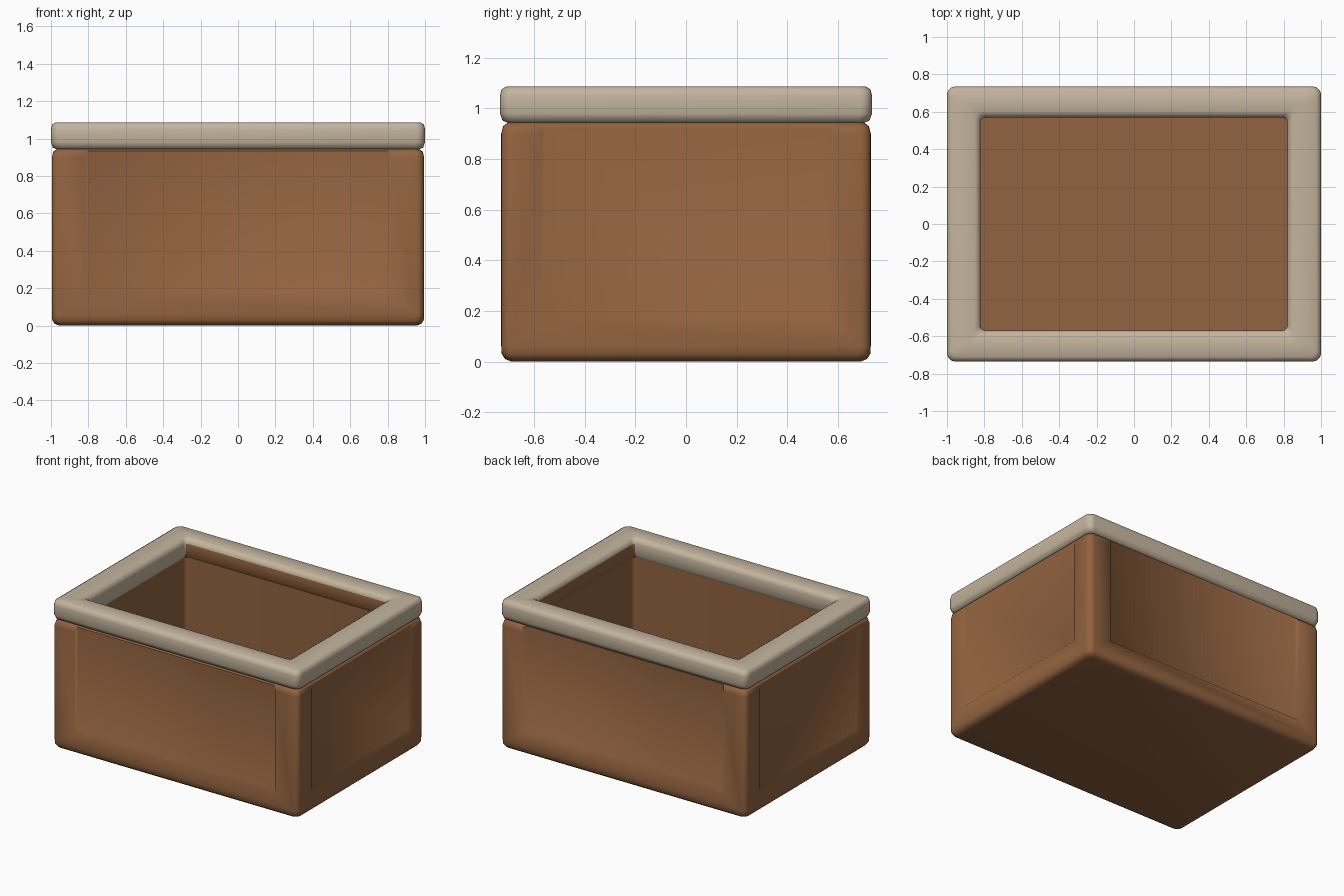
import bpy, bmesh, math

if "Cube" in bpy.data.objects:
    bpy.data.objects.remove(bpy.data.objects["Cube"])


def material(name, rgb):
    m = bpy.data.materials.new(name)
    m.diffuse_color = (*rgb, 1)
    m.use_nodes = True
    m.node_tree.nodes["Principled BSDF"].inputs["Base Color"].default_value = m.diffuse_color
    return m


brown = material("terracotta brown", (0.29, 0.125, 0.05))
cream = material("stone cream", (0.55, 0.46, 0.34))


def loft(name, rows, mats, closed=False):
    """Stack rounded rectangles given as (half x, half y, z, corner radius)."""
    bm = bmesh.new()
    rings = []
    for hx, hy, z, r in rows:
        ring = []
        for q, (sx, sy) in enumerate([(1, 1), (-1, 1), (-1, -1), (1, -1)]):
            for k in range(6):
                a = math.radians(90 * q + 18 * k)
                ring.append(bm.verts.new((sx * (hx - r) + r * math.cos(a),
                                          sy * (hy - r) + r * math.sin(a), z)))
        rings.append(ring)
    n = len(rings[0])
    pairs = list(zip(rings, rings[1:]))
    if closed:
        pairs.append((rings[-1], rings[0]))
    for a, b in pairs:
        for i in range(n):
            j = (i + 1) % n
            bm.faces.new((a[i], a[j], b[j], b[i]))
    if not closed:
        bm.faces.new(list(reversed(rings[0])))
        bm.faces.new(rings[-1])
    bmesh.ops.recalc_face_normals(bm, faces=bm.faces)
    me = bpy.data.meshes.new(name)
    bm.to_mesh(me)
    bm.free()
    ob = bpy.data.objects.new(name, me)
    bpy.context.collection.objects.link(ob)
    for m in mats:
        me.materials.append(m)
    return ob


def smooth(ob):
    bpy.ops.object.select_all(action='DESELECT')
    ob.select_set(True)
    bpy.context.view_layer.objects.active = ob
    bpy.ops.object.shade_smooth_by_angle(angle=math.radians(50))


# Hollow box body with softly rounded edges
body = loft("planter_body", [
    (0.955, 0.69, 0.0, 0.03), (0.98, 0.715, 0.01, 0.04),
    (0.993, 0.728, 0.03, 0.04), (0.995, 0.73, 0.06, 0.04),
    (0.995, 0.73, 0.90, 0.04), (0.988, 0.723, 0.93, 0.04),
    (0.965, 0.70, 0.947, 0.04), (0.835, 0.585, 0.947, 0.03),
    (0.835, 0.585, 0.14, 0.03)], [brown])


# Shallow recessed panels between the corner posts
def panel_cutter(name, axis, side, half, depth):
    surf = 0.73 if axis == 'y' else 0.995
    bm = bmesh.new()
    loops = []
    for d, grow in ((0.02, 0.035), (-depth, 0.0)):
        h, z0 = half + grow, 0.17 - grow
        pts = [(-h, z0), (h, z0), (h, 1.0), (-h, 1.0)]
        o = side * (surf + d)
        loops.append([bm.verts.new((u, o, z) if axis == 'y' else (o, u, z))
                      for u, z in pts])
    a, b = loops
    bm.faces.new(a)
    bm.faces.new(b)
    for i in range(4):
        j = (i + 1) % 4
        bm.faces.new((a[i], a[j], b[j], b[i]))
    bmesh.ops.recalc_face_normals(bm, faces=bm.faces)
    me = bpy.data.meshes.new(name)
    bm.to_mesh(me)
    bm.free()
    me.materials.append(brown)
    ob = bpy.data.objects.new(name, me)
    bpy.context.collection.objects.link(ob)
    return ob


for name, axis, side, half, depth in [
        ("front_panel_cutter", 'y', -1, 0.80, 0.012),
        ("back_panel_cutter", 'y', 1, 0.80, 0.02),
        ("left_panel_cutter", 'x', -1, 0.56, 0.006),
        ("right_panel_cutter", 'x', 1, 0.56, 0.006)]:
    cutter = panel_cutter(name, axis, side, half, depth)
    mod = body.modifiers.new(name, 'BOOLEAN')
    mod.operation = 'DIFFERENCE'
    mod.solver = 'EXACT'
    mod.object = cutter
    bpy.ops.object.select_all(action='DESELECT')
    body.select_set(True)
    bpy.context.view_layer.objects.active = body
    bpy.ops.object.modifier_apply(modifier=name)
    bpy.data.objects.remove(cutter)
smooth(body)

# Rounded rim frame
rim = loft("planter_rim", [
    (0.965, 0.70, 0.942, 0.04), (0.99, 0.725, 0.952, 0.045),
    (1.0, 0.735, 0.98, 0.045), (1.0, 0.735, 1.05, 0.045),
    (0.994, 0.729, 1.075, 0.045), (0.975, 0.71, 1.087, 0.04),
    (0.85, 0.60, 1.087, 0.03), (0.828, 0.578, 1.075, 0.03),
    (0.82, 0.57, 1.05, 0.03), (0.82, 0.57, 0.97, 0.03),
    (0.835, 0.585, 0.942, 0.03)], [cream, brown], closed=True)
# Inner rim faces on the back and right sides carry the body colour
for p in rim.data.polygons:
    c = p.center
    inside = abs(c.x) < 0.84 and abs(c.y) < 0.59 and c.z < 1.062
    if inside and (c.y > 0.56 or c.x > 0.81):
        p.material_index = 1
smooth(rim)
